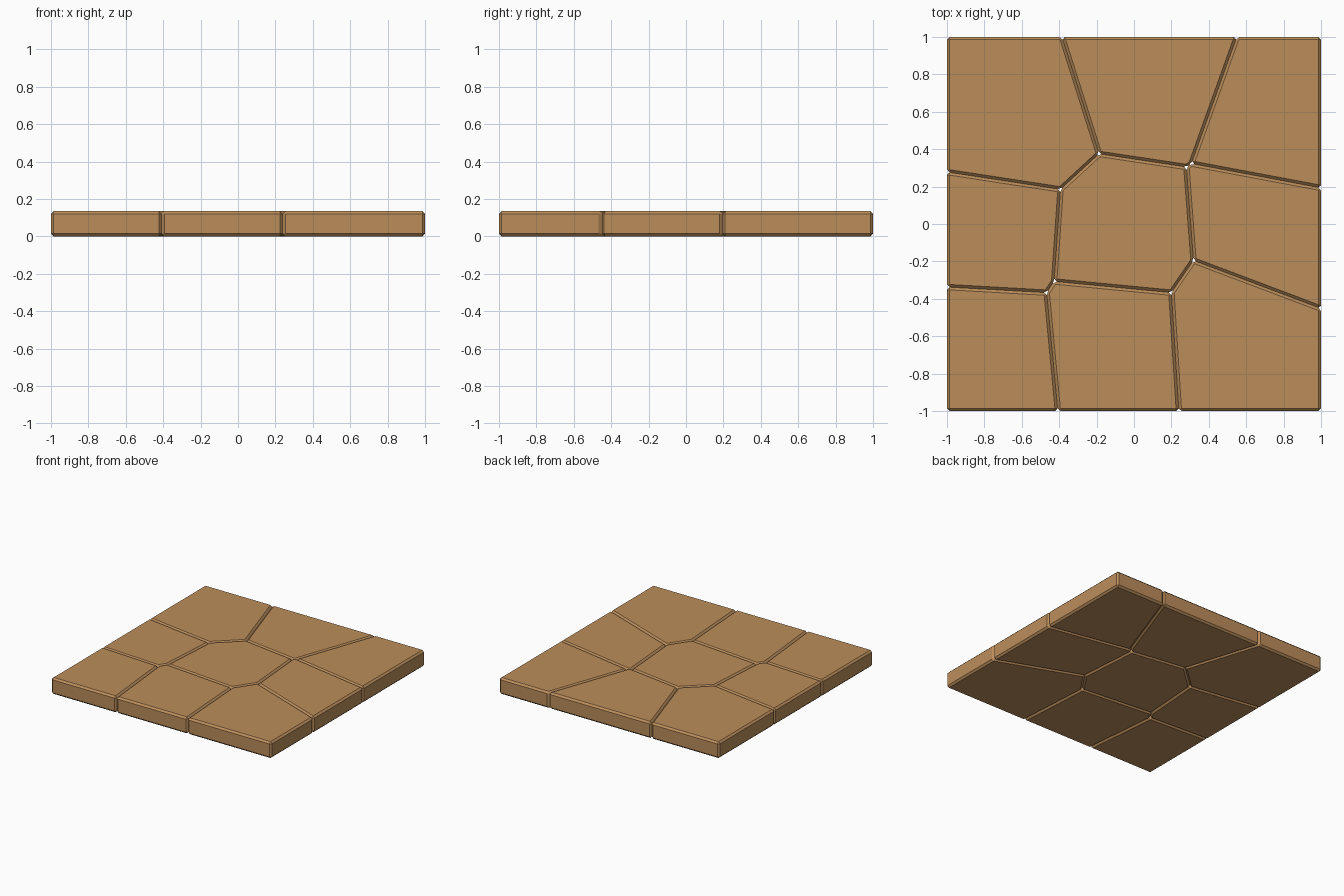
import bpy
import bmesh

if "Cube" in bpy.data.objects:
    bpy.data.objects.remove(bpy.data.objects["Cube"])

HEIGHT = 0.135
BEVEL = 0.0145

# Shared corner points of the cracked paving pattern
P = {
    "sw": (-1, -1), "se": (1, -1), "ne": (1, 1), "nw": (-1, 1),
    "s1": (-0.407, -1), "s2": (0.24, -1),
    "e1": (1, -0.452), "e2": (1, 0.193),
    "n1": (-0.385, 1), "n2": (0.55, 1),
    "w1": (-1, -0.337), "w2": (-1, 0.278),
    "a": (-0.393, 0.185), "b": (-0.187, 0.375),
    "c": (0.28, 0.305), "d": (0.307, 0.323),
    "e": (0.318, -0.195), "f": (0.20, -0.367),
    "g": (-0.427, -0.307), "h": (-0.467, -0.367),
}

# Counter-clockwise outline of each slab
SLABS = {
    "slab_front_left": "sw s1 h w1",
    "slab_front_middle": "s1 s2 f g h",
    "slab_front_right": "s2 se e1 e f",
    "slab_middle_left": "w1 h g a w2",
    "slab_centre": "g f e c b a",
    "slab_middle_right": "e e1 e2 d c",
    "slab_back_left": "w2 a b n1 nw",
    "slab_back_middle": "b c d n2 n1",
    "slab_back_right": "d e2 ne n2",
}

stone = bpy.data.materials.new("tan stone")
stone.diffuse_color = (0.50, 0.27, 0.105, 1)
stone.use_nodes = True
stone.node_tree.nodes["Principled BSDF"].inputs["Base Color"].default_value = stone.diffuse_color


def make_slab(name, outline):
    # Extrude the outline and chamfer every edge
    bm = bmesh.new()
    base = bm.faces.new([bm.verts.new((*P[k], 0)) for k in outline.split()])
    ext = bmesh.ops.extrude_face_region(bm, geom=[base], use_keep_orig=True)
    top = [v for v in ext["geom"] if isinstance(v, bmesh.types.BMVert)]
    bmesh.ops.translate(bm, verts=top, vec=(0, 0, HEIGHT))
    bmesh.ops.recalc_face_normals(bm, faces=bm.faces[:])
    bmesh.ops.bevel(bm, geom=bm.edges[:], offset=BEVEL, segments=1,
                    affect="EDGES", clamp_overlap=True)
    bmesh.ops.recalc_face_normals(bm, faces=bm.faces[:])
    mesh = bpy.data.meshes.new(name)
    bm.to_mesh(mesh)
    bm.free()
    mesh.materials.append(stone)
    bpy.context.collection.objects.link(bpy.data.objects.new(name, mesh))


for slab, outline in SLABS.items():
    make_slab(slab, outline)
